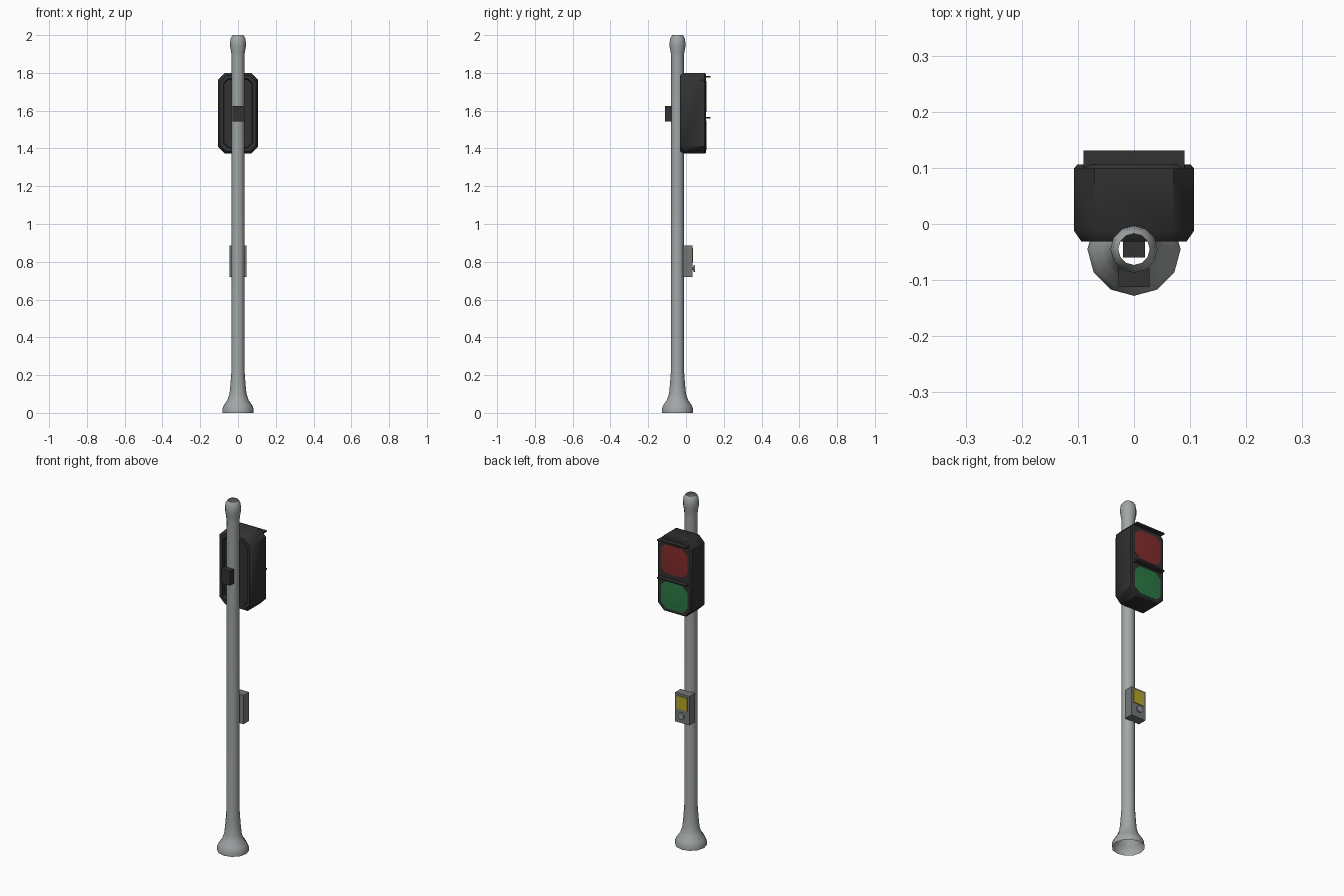
import bpy, bmesh, math
from mathutils import Matrix

if "Cube" in bpy.data.objects:
    bpy.data.objects.remove(bpy.data.objects["Cube"])

POLE_Y = -0.045


def material(name, rgb):
    m = bpy.data.materials.new(name)
    m.diffuse_color = (*rgb, 1)
    m.use_nodes = True
    m.node_tree.nodes["Principled BSDF"].inputs["Base Color"].default_value = m.diffuse_color
    return m


GREY = material("pole grey", (0.36, 0.38, 0.38))
BLACK = material("housing black", (0.032, 0.032, 0.032))
RED = material("stop red", (0.23, 0.025, 0.025))
GREEN = material("walk green", (0.025, 0.19, 0.06))
BOXGREY = material("control box grey", (0.17, 0.19, 0.185))
YELLOW = material("panel yellow", (0.47, 0.39, 0.02))
STEEL = material("button steel", (0.28, 0.31, 0.36))


def finish(name, bm, mat, smooth=None, recalc=True):
    if recalc:
        bmesh.ops.recalc_face_normals(bm, faces=bm.faces)
    me = bpy.data.meshes.new(name)
    bm.to_mesh(me)
    bm.free()
    ob = bpy.data.objects.new(name, me)
    bpy.context.collection.objects.link(ob)
    me.materials.append(mat)
    if smooth:
        bpy.context.view_layer.objects.active = ob
        ob.select_set(True)
        bpy.ops.object.shade_smooth_by_angle(angle=math.radians(smooth))
        ob.select_set(False)
    return ob


def box(name, x, y, z, mat):
    """Box from (min, max) pairs."""
    bm = bmesh.new()
    bmesh.ops.create_cube(bm, size=1)
    for v in bm.verts:
        for i, (a, b) in enumerate((x, y, z)):
            v.co[i] = (a + b) / 2 + v.co[i] * (b - a)
    return finish(name, bm, mat)


def octagon_loft(name, hw, z0, z1, cut, steps, mat, smooth=None):
    """Chamfered rectangles joined along y; steps are (y, inset)."""
    bm = bmesh.new()
    rings = []
    for y, d in steps:
        w, a, b = hw - d, z0 + d, z1 - d
        c = max(cut - d * 0.4, 0.004)
        pts = [(-w + c, a), (w - c, a), (w, a + c), (w, b - c),
               (w - c, b), (-w + c, b), (-w, b - c), (-w, a + c)]
        rings.append([bm.verts.new((px, y, pz)) for px, pz in pts])
    for r, s in zip(rings, rings[1:]):
        for i in range(8):
            j = (i + 1) % 8
            bm.faces.new((r[i], r[j], s[j], s[i]))
    bm.faces.new(rings[0])
    bm.faces.new(rings[-1])
    return finish(name, bm, mat, smooth)


# Hollow turned pole, open at both ends, with flared foot and bulging cap
profile = [(0.083, 0), (0.083, 0.022), (0.074, 0.042), (0.056, 0.068), (0.045, 0.1),
           (0.040, 0.15), (0.035, 0.22), (0.034, 1.88), (0.036, 1.91), (0.041, 1.935),
           (0.042, 1.96), (0.038, 1.985), (0.028, 2.0)]
bm = bmesh.new()
N = 12
rings = [[bm.verts.new((r * math.sin(2 * math.pi * i / N),
                        POLE_Y - r * math.cos(2 * math.pi * i / N), z))
          for i in range(N)] for r, z in profile]
for a, b in zip(rings, rings[1:]):
    for i in range(N):
        j = (i + 1) % N
        bm.faces.new((a[i], a[j], b[j], b[i]))
finish("pole", bm, GREY, 60, recalc=False)

# Signal housing with chamfered corners and a recessed back
octagon_loft("signal_housing", 0.107, 1.372, 1.80, 0.037,
             [(-0.014, 0.034), (-0.031, 0.030), (-0.031, 0.013), (-0.012, 0.0),
              (0.099, 0.0), (0.106, 0.006)], BLACK, 40)

# Lamps and the hoods above them
for name, z0, z1, mat in (("red_lamp", 1.592, 1.757, RED), ("green_lamp", 1.392, 1.547, GREEN)):
    octagon_loft(name, 0.084, z0, z1, 0.03,
                 [(0.100, 0), (0.1075, 0), (0.1095, 0.05)], mat)
for name, z in (("upper_hood", 1.779), ("lower_hood", 1.563)):
    box(name, (-0.09, 0.09), (0.10, 0.131), (z - 0.004, z + 0.004), BLACK)

# Clamp behind the pole and bracket through it
box("rear_clamp", (-0.028, 0.028), (-0.112, -0.078), (1.543, 1.625), BLACK)
box("inner_bracket", (-0.02, 0.02), (-0.06, -0.012), (1.555, 1.612), BLACK)

# Push button unit
box("control_box", (-0.046, 0.046), (-0.016, 0.034), (0.72, 0.885), BOXGREY)
box("yellow_panel", (-0.033, 0.033), (0.032, 0.038), (0.797, 0.872), YELLOW)
for name, r, y0, y1 in (("button_stem", 0.008, 0.03, 0.042), ("button", 0.018, 0.04, 0.048)):
    bm = bmesh.new()
    bmesh.ops.create_cone(bm, cap_ends=True, segments=12, radius1=r, radius2=r, depth=y1 - y0,
                          matrix=Matrix.Translation((0, (y0 + y1) / 2, 0.765))
                          @ Matrix.Rotation(math.pi / 2, 4, 'X'))
    finish(name, bm, STEEL, 40)
